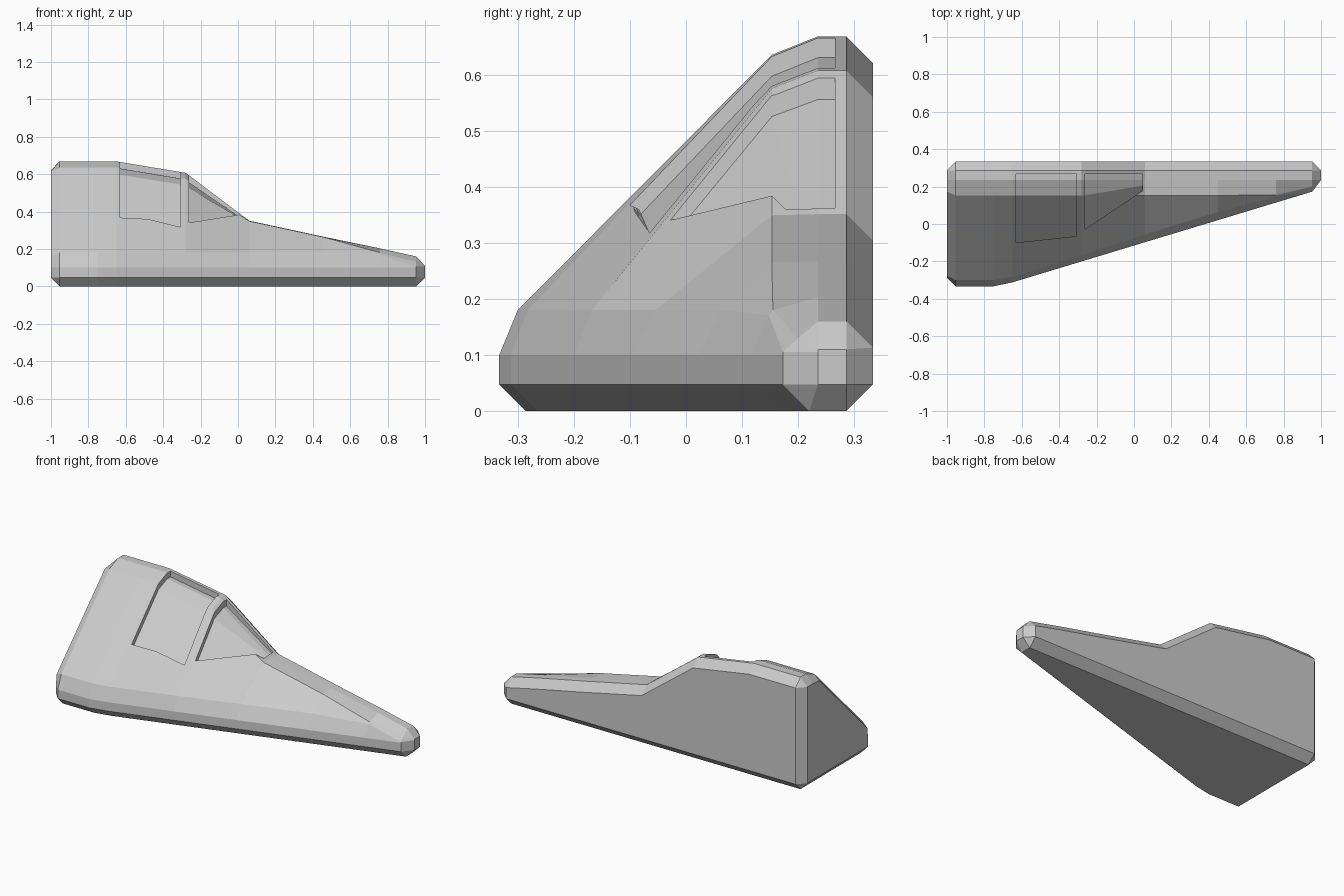
import bpy, bmesh

if "Cube" in bpy.data.objects:
    bpy.data.objects.remove(bpy.data.objects["Cube"])

B = 0.047           # bevel width
BACK = 0.333        # flat rear face

# body stations: x, front edge y, shoulder (y, z), ridge (y, z), roof (y, z)
STATIONS = [
    (-0.955, -0.333, (-0.30, 0.18), (0.153, 0.635), (0.235, 0.668)),
    (-0.75, -0.333, (-0.30, 0.18), (0.153, 0.635), (0.235, 0.668)),
    (-0.65, -0.312, (-0.282, 0.18), (0.153, 0.635), (0.235, 0.668)),
    (-0.28, -0.20, (-0.168, 0.18), (0.153, 0.575), (0.235, 0.607)),
    (0.06, -0.097, (-0.055, 0.18), (0.153, 0.349), (0.235, 0.351)),
    (0.45, 0.021, (0.065, 0.18), (0.153, 0.265), (0.235, 0.267)),
    (0.76, 0.115, (0.148, 0.17), (0.155, 0.18), (0.235, 0.203)),
    (0.953, 0.173, (0.173, 0.105), (0.20, 0.13), (0.235, 0.16)),
]


def section(st):
    x, yf, sh, ridge, roof = st
    return [(yf + B, 0), (yf, B), (yf, 0.1), sh, ridge, roof, (BACK - B, roof[1]),
            (BACK, roof[1] - B), (BACK, B), (BACK - B, 0)]


def cap(pts, x, y0, y1, z0, z1, shift=0.0):
    """Bevelled end: section squeezed into a smaller box."""
    out = []
    for i, (y, z) in enumerate(pts):
        if i in (3, 4):
            y, z = y + shift, z - shift
        out.append((x, min(max(y, y0), y1), min(max(z, z0), z1)))
    return out


def finish(bm, name):
    bmesh.ops.remove_doubles(bm, verts=bm.verts, dist=1e-4)
    bmesh.ops.recalc_face_normals(bm, faces=bm.faces)
    me = bpy.data.meshes.new(name)
    bm.to_mesh(me)
    bm.free()
    ob = bpy.data.objects.new(name, me)
    bpy.context.collection.objects.link(ob)
    return ob


def loft(rings, name):
    bm = bmesh.new()
    vs = [[bm.verts.new(p) for p in r] for r in rings]
    for a, b in zip(vs, vs[1:]):
        for i in range(len(a)):
            j = (i + 1) % len(a)
            bm.faces.new((a[i], a[j], b[j], b[i]))
    bm.faces.new(vs[0])
    bm.faces.new(vs[-1])
    return finish(bm, name)


def surface_z(x, y):
    """Height of the upper skin at x, y."""
    for s, t in zip(STATIONS, STATIONS[1:]):
        if s[0] <= x <= t[0]:
            f = (x - s[0]) / (t[0] - s[0])
            pts = [(p[0] + f * (q[0] - p[0]), p[1] + f * (q[1] - p[1]))
                   for p, q in zip(section(s), section(t))][2:7]
            for (ya, za), (yb, zb) in zip(pts, pts[1:]):
                if ya <= y <= yb:
                    return za + (zb - za) * (y - ya) / (yb - ya)


# body shell
rings = [[(s[0], y, z) for y, z in section(s)] for s in STATIONS]
rings.insert(0, cap(section(STATIONS[0]), -1, -0.286, 0.286, B, 0.621, 0.02))
rings.append(cap(section(STATIONS[-1]), 1, 0.235, 0.286, B, 0.11))
body = loft(rings, "body")


# recessed window panels, following the skin at a constant depth
def cut_window(columns, name):
    rings = []
    for x, ys, depth in columns:
        floor = [(x, y, surface_z(x, y) - depth) for y in ys]
        rings.append(floor + [(x, y, 0.9) for y in reversed(ys)])
    cutter = loft(rings, name)
    mod = body.modifiers.new(name, 'BOOLEAN')
    mod.object = cutter
    mod.operation = 'DIFFERENCE'
    mod.solver = 'EXACT'
    bpy.context.view_layer.objects.active = body
    bpy.ops.object.modifier_apply(modifier=name)
    bpy.data.objects.remove(cutter)


cut_window([(-0.632, (-0.10, 0.153, 0.235, 0.266), 0.035),
            (-0.308, (-0.065, 0.153, 0.235, 0.266), 0.035)], "side_window_cutter")
cut_window([(-0.262, (-0.028, 0.153, 0.235, 0.266), 0.038),
            (0.045, (0.178, 0.205, 0.235, 0.266), 0.015)], "corner_window_cutter")
